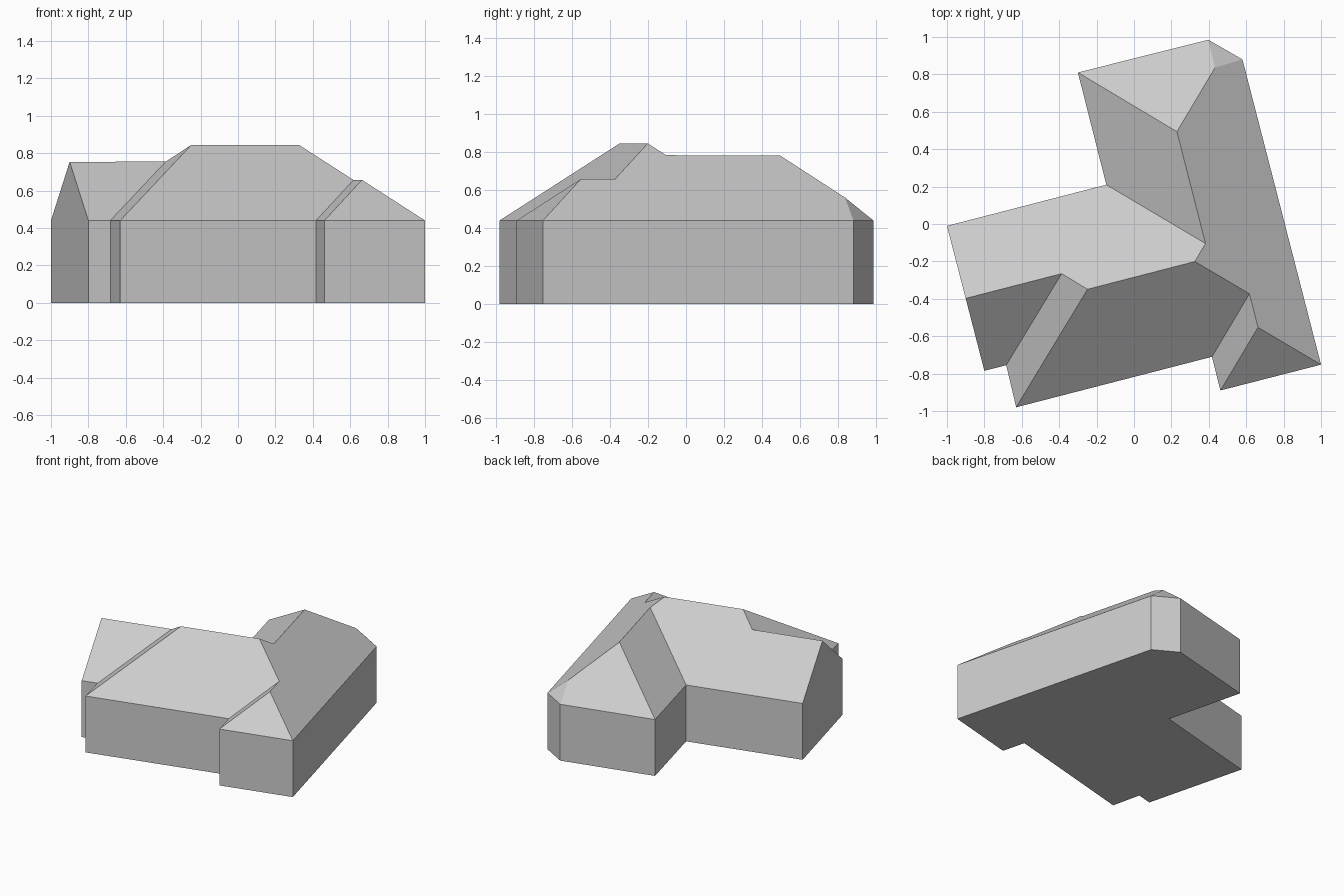
import bpy
import bmesh
from mathutils import Matrix, Vector

cube = bpy.data.objects.get("Cube")
if cube:
    bpy.data.objects.remove(cube, do_unlink=True)

EAVE = 0.44
PITCH = 0.785
STEEP = 1.08   # pitch of the small clipped corner

# Footprint corners, counter-clockwise
corners = {
    "A": (-1.0, -0.01), "B": (-0.8, -0.785), "C": (-0.683, -0.755),
    "D": (-0.63, -0.98), "E": (0.417, -0.71), "F": (0.462, -0.89),
    "G": (1.0, -0.752), "H": (0.58, 0.88), "I": (0.397, 0.985),
    "J": (-0.3, 0.81), "K": (-0.148, 0.21),
}
names = list(corners)
following = dict(zip(names, names[1:] + names[:1]))
points = {n: Vector((x, y, EAVE)) for n, (x, y) in corners.items()}


def slope_plane(start):
    """Normal and offset of the roof plane rising from the eave at a corner."""
    a, b = points[start], points[following[start]]
    edge = (b - a).normalized()
    inward = Vector((-edge.y, edge.x, 0))
    if start == "A":                      # upright gable end
        normal = inward
    else:
        pitch = STEEP if start == "H" else PITCH
        normal = inward * pitch - Vector((0, 0, 1))
    return normal, normal.dot(a)


def meet(trio):
    """Point shared by three roof planes."""
    planes = [slope_plane(s) for s in trio]
    matrix = Matrix([normal for normal, offset in planes])
    return matrix.inverted() @ Vector([offset for normal, offset in planes])


# Ridge, hip and valley junctions, each named with the eaves that meet there
junctions = {"P": "KAB", "Q": "KBC", "R": "KCD", "S": "KDG", "T": "KGJ",
             "U": "GJI", "V": "DEG", "W": "EFG", "X": "GHI"}
points.update({name: meet(trio) for name, trio in junctions.items()})
points.update({n.lower(): Vector((x, y, 0)) for n, (x, y) in corners.items()})

# One flat colour
grey = bpy.data.materials.new("light grey")
grey.use_nodes = True
colour = (0.6, 0.6, 0.6, 1)
grey.diffuse_color = colour
grey.node_tree.nodes["Principled BSDF"].inputs["Base Color"].default_value = colour


def make_part(name, outlines):
    """Flat-faced object from outlines spelled with point names."""
    bm = bmesh.new()
    verts = {n: bm.verts.new(points[n]) for n in sorted(set("".join(outlines)))}
    for outline in outlines:
        bm.faces.new([verts[n] for n in outline])
    mesh = bpy.data.meshes.new(name)
    bm.to_mesh(mesh)
    bm.free()
    mesh.materials.append(grey)
    obj = bpy.data.objects.new(name, mesh)
    bpy.context.collection.objects.link(obj)


# Walls, gable end and floor
walls = [n.lower() + following[n].lower() + following[n] + n for n in names]
floor = "".join(reversed(names)).lower()
make_part("walls", walls + ["ABP", floor])

# Roof slopes
make_part("roof", ["KAPQRST", "BCQP", "CDRQ", "DEVSR", "EFWV", "FGW",
                   "GHXUTSVW", "HIX", "IJUX", "JKTU"])
